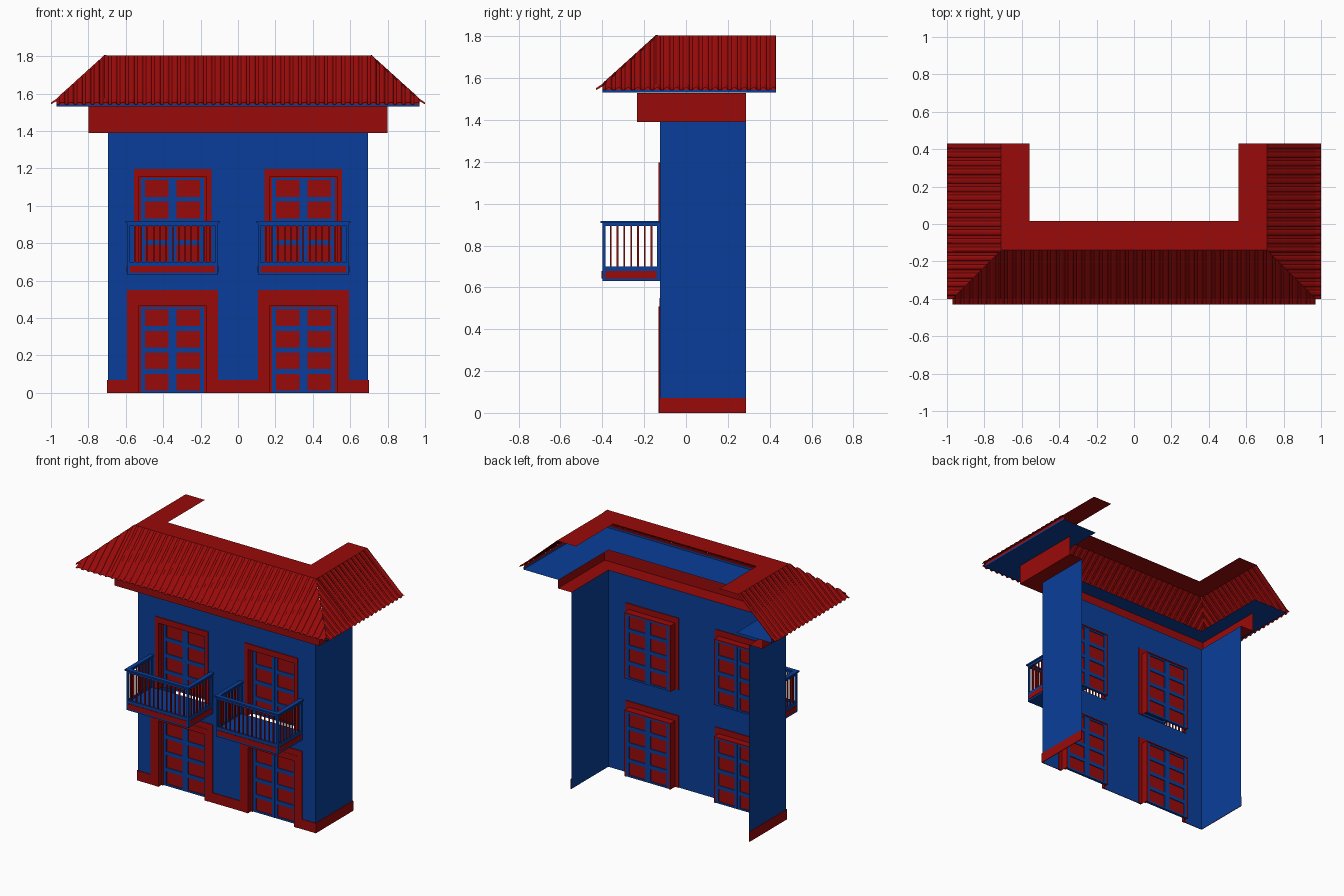
import bpy

if "Cube" in bpy.data.objects:
    bpy.data.objects.remove(bpy.data.objects["Cube"])


def material(name, rgb):
    m = bpy.data.materials.new(name)
    m.diffuse_color = (*rgb, 1)
    m.use_nodes = True
    m.node_tree.nodes["Principled BSDF"].inputs["Base Color"].default_value = m.diffuse_color
    return m


RED = material("red", (0.32, 0.003, 0.003))
BLUE = material("blue", (0.003, 0.048, 0.32))


def mesh(name, verts, faces, mat):
    me = bpy.data.meshes.new(name)
    me.from_pydata(verts, [], faces)
    me.materials.append(mat)
    ob = bpy.data.objects.new(name, me)
    bpy.context.collection.objects.link(ob)
    return ob


def boxes(name, mat, *spans):
    """One object from boxes given as (x0, x1, y0, y1, z0, z1)."""
    v, f = [], []
    for x0, x1, y0, y1, z0, z1 in spans:
        n = len(v)
        v += [(x, y, z) for z in (z0, z1) for x, y in ((x0, y0), (x1, y0), (x1, y1), (x0, y1))]
        f += [tuple(n + i for i in q) for q in ((3, 2, 1, 0), (4, 5, 6, 7), (0, 1, 5, 4),
                                               (1, 2, 6, 5), (2, 3, 7, 6), (3, 0, 4, 7))]
    return mesh(name, v, f, mat)


def loft(name, mat, *rows):
    """Sheet stretched between rows of equally many points."""
    n = len(rows[0])
    f = [(r * n + i, r * n + i + 1, (r + 1) * n + i + 1, (r + 1) * n + i)
         for r in range(len(rows) - 1) for i in range(n - 1)]
    return mesh(name, [p for r in rows for p in r], f, mat)


def u_path(x, front, back, z):
    return [(-x, back, z), (-x, front, z), (x, front, z), (x, back, z)]


WX, WF, WB, WZ = 0.695, -0.125, 0.288, 1.39     # wall half width, front, back, top
DX, DW, DH, UP = 0.35, 0.18, 0.467, 0.69        # door centre, half width, height, upper sill
HW, HH = 0.207, 0.508                           # wall opening half width, height
BACK = -0.068                                   # depth of the recessed doors
SF = WF - 0.001                                 # back plane of applied trim

# front wall with four openings, and the two side walls
xs = [-WX, -DX - HW, -DX + HW, DX - HW, DX + HW, WX]
zs = [0, HH, UP, UP + HH, WZ]
verts = [(x, WF, z) for z in zs for x in xs]
faces = [(r * 6 + c, r * 6 + c + 1, r * 6 + c + 7, r * 6 + c + 6)
         for r in range(4) for c in range(5) if not (c in (1, 3) and r in (0, 2))]
mesh("front_wall", verts, faces, BLUE)
for s in (-1, 1):
    loft("side_wall", BLUE, [(s * WX, WF, 0), (s * WX, WB, 0)], [(s * WX, WF, WZ), (s * WX, WB, WZ)])

# plinth band, broken at the doors
PX = WX + 0.001
boxes("plinth", RED,
      (-0.70, -0.593, -0.13, SF, 0, 0.07), (-0.107, 0.107, -0.13, SF, 0, 0.07),
      (0.593, 0.70, -0.13, SF, 0, 0.07),
      (-0.70, -PX, -0.13, WB, 0, 0.07), (PX, 0.70, -0.13, WB, 0, 0.07))

# cornice, soffit, fascia and flat roof top
loft("cornice", RED, u_path(WX, WF, WB, WZ), u_path(0.80, -0.235, WB, WZ), u_path(0.80, -0.235, WB, 1.53))
loft("soffit", BLUE, u_path(WX, WF, 0.43, 1.532), u_path(0.97, -0.40, 0.43, 1.532),
     u_path(0.97, -0.40, 0.43, 1.543))
loft("fascia", RED, u_path(0.97, -0.40, 0.43, 1.543), u_path(0.962, -0.392, 0.43, 1.567))
loft("roof_top", RED, u_path(0.71, -0.14, 0.43, 1.805), u_path(0.56, 0.015, 0.43, 1.805))

# rounded tile ribs: (fraction of one period, height)
PITCH = 0.0462
RIB = [(0, 0), (0.35, 0), (0.42, 0.008), (0.55, 0.013), (0.80, 0.013), (0.93, 0.008)]


def ribs(a, b):
    out, u = [], a
    while u < b:
        out += [(u + p * PITCH, h) for p, h in RIB if u + p * PITCH < b]
        u += PITCH
    return out + [(b, 0)]


def ridge_z(d, h):
    """Height of the upper tile edge at distance d out from the ridge corner."""
    return 1.805 if d == 0 else 1.797 - d * 0.235 / 0.26 + h


# front slope, cut by both hips
cols = [(u, h, max(0, abs(u) - 0.71)) for u, h in ribs(-0.97, 0.97)]
loft("front_roof_tiles", RED,
     [(u, -0.43, 1.543 + h * 0.7) for u, h, d in cols],
     [(u, -0.40, 1.56 + h) for u, h, d in cols],
     [(u, -0.14 - d, ridge_z(d, h)) for u, h, d in cols])
# side slopes
cols = [(u, h, max(0, -0.14 - u)) for u, h in ribs(-0.40, 0.43)]
for s in (-1, 1):
    loft("side_roof_tiles", RED,
         [(s * 1.0, u, 1.543 + h * 0.7) for u, h, d in cols],
         [(s * 0.97, u, 1.56 + h) for u, h, d in cols],
         [(s * (0.71 + d), u, ridge_z(d, h)) for u, h, d in cols])


def trim(name, c, z, inner, outer, low, high, y0, y1):
    """Flat border around the two sides and top of an opening."""
    boxes(name, RED, (c - outer, c - inner, y0, y1, z, high),
          (c + inner, c + outer, y0, y1, z, high), (c - inner, c + inner, y0, y1, low, high))


def door(c, z):
    """Two-leaf panelled door with trim and recess."""
    l, r, t = c - DW, c + DW, z + DH
    trim("door_trim", c, z, DW, HW, t, z + HH, -0.132, -0.12)
    loft("door_recess", RED, *[[(l, y, z), (l, y, t), (r, y, t), (r, y, z)] for y in (WF, BACK)])
    trim("door_frame", c, z, DW - 0.012, DW, t - 0.008, t, BACK - 0.03, BACK)
    bars, panels = [], []
    for a in (l + 0.012, c + 0.0005):
        b = a + 0.1675
        y0, y1 = BACK - 0.022, BACK - 0.004
        bars += [(a, a + 0.02, y0, y1, z, t - 0.008), (b - 0.02, b, y0, y1, z, t - 0.008)]
        for k in range(5):
            m = z + 0.115 * k
            bars.append((a + 0.02, b - 0.02, y0, y1, max(z, m - 0.013), min(t - 0.008, m + 0.013)))
        panels.append((a, b, BACK - 0.016, BACK - 0.010, z + 0.005, t - 0.008))
    boxes("door_leaf_bars", BLUE, *bars)
    boxes("door_panels", RED, *panels)


def balcony(c):
    l, r, f, b = c - 0.243, c + 0.243, -0.40, WF
    boxes("balcony_slab", BLUE, (l, r, f, b, 0.63, 0.69))
    boxes("balcony_slab_panels", RED, (l + 0.015, r - 0.015, f - 0.003, f, 0.643, 0.678),
          (l - 0.003, l, f + 0.015, b - 0.015, 0.643, 0.678),
          (r, r + 0.003, f + 0.015, b - 0.015, 0.643, 0.678))
    w = 0.014
    rails = []
    for z0, z1, o in ((0.69, 0.70, 0), (0.893, 0.908, 0), (0.908, 0.918, 0.008)):
        rails += [(l - o, r + o, f - o, f + w + o, z0, z1),
                  (l - o, l + w + o, f + w + o, b, z0, z1), (r - w - o, r + o, f + w + o, b, z0, z1)]
    posts = [(x, x + w, y, y + w, 0.69, 0.9) for x in (l, r - w) for y in (f, b - w)]
    boxes("balcony_railing", BLUE, *rails, *posts)
    bars, q = [], 0.004
    for i in range(1, 14):
        x = l + 0.007 + (r - l - w) * i / 14
        bars.append((x - q, x + q, f + 0.003, f + 0.011, 0.70, 0.895))
    for i in range(1, 8):
        y = f + 0.007 + (b - f - w) * i / 8
        bars += [(x - q, x + q, y - q, y + q, 0.70, 0.895) for x in (l + 0.007, r - 0.007)]
    boxes("balcony_balusters", RED, *bars)


for s in (-1, 1):
    trim("lower_surround", s * DX, 0, HW, 0.243, HH, 0.55, -0.13, SF)
    door(s * DX, 0)
    door(s * DX, UP)
    balcony(s * DX)
